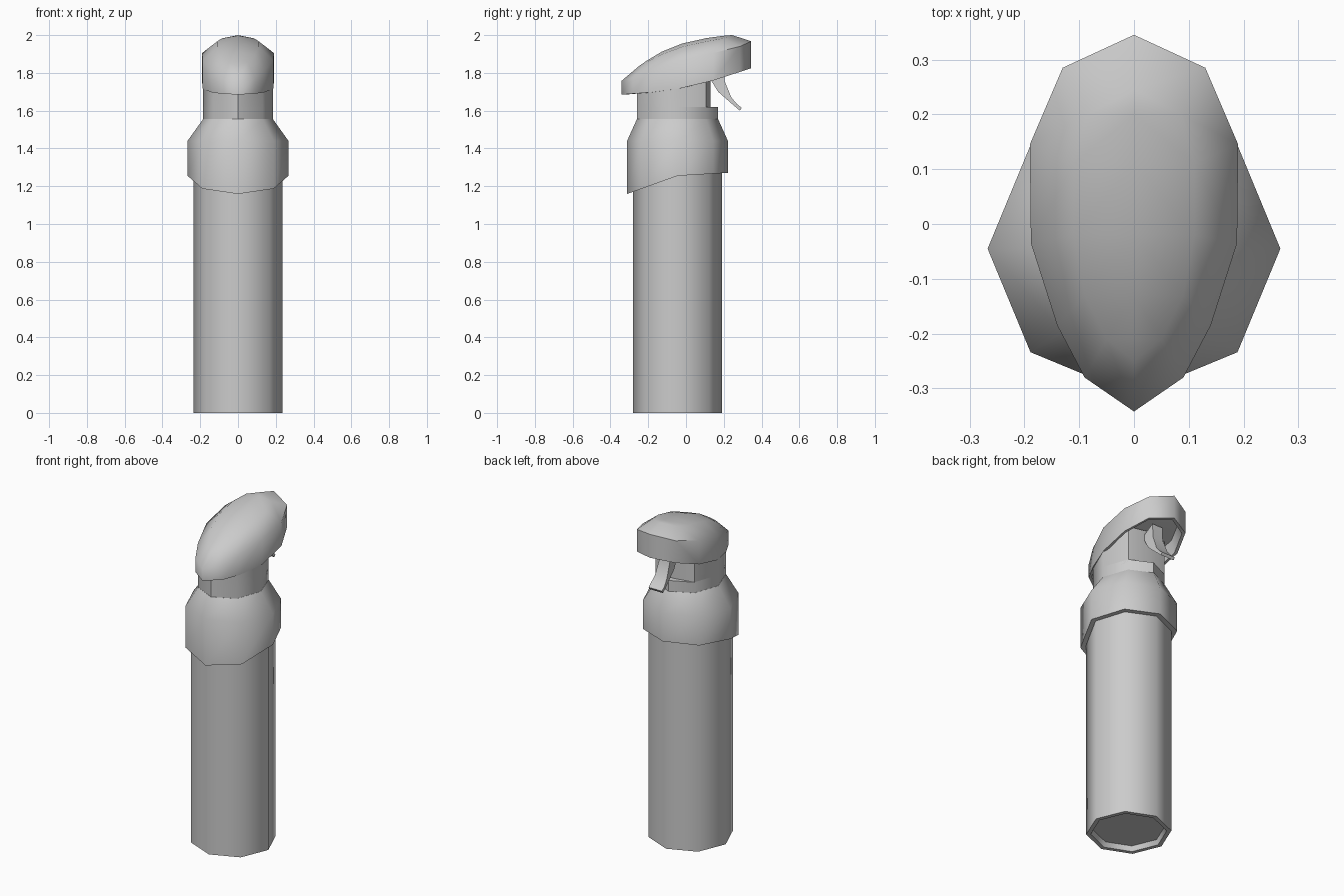
import bpy, bmesh, math

if "Cube" in bpy.data.objects:
    bpy.data.objects.remove(bpy.data.objects["Cube"])

CY = -0.045  # axis of the bottle


def make(name, rows, closed=True, caps=(False, False), angle=50):
    """Skin consecutive rows of points into one smooth-shaded object."""
    bm = bmesh.new()
    vs = [[bm.verts.new(p) for p in r] for r in rows]
    n = len(rows[0])
    for a, b in zip(vs, vs[1:]):
        for i in range(n if closed else n - 1):
            j = (i + 1) % n
            bm.faces.new((a[i], a[j], b[j], b[i]))
    if caps[0]:
        bm.faces.new(vs[0][::-1])
    if caps[1]:
        bm.faces.new(vs[-1])
    bmesh.ops.remove_doubles(bm, verts=bm.verts, dist=0.0005)
    bmesh.ops.recalc_face_normals(bm, faces=bm.faces)
    me = bpy.data.meshes.new(name)
    bm.to_mesh(me)
    bm.free()
    ob = bpy.data.objects.new(name, me)
    bpy.context.collection.objects.link(ob)
    bpy.ops.object.select_all(action='DESELECT')
    ob.select_set(True)
    bpy.context.view_layer.objects.active = ob
    bpy.ops.object.shade_smooth_by_angle(angle=math.radians(angle))
    return ob


def octagon(rx, ry, z):
    """Eight-sided ring; z is a number or a function of y."""
    pts = []
    for k in range(8):
        a = k * math.pi / 4
        y = CY + ry * math.sin(a)
        pts.append((rx * math.cos(a), y, z(y) if callable(z) else z))
    return pts


# Bottle with recessed base
make("bottle_body", [octagon(r, r, z) for r, z in
     ((0.20, 0.03), (0.21, 0.0), (0.235, 0.0), (0.235, 1.36))], caps=(True, True))


# Shoulder collar, its lower edge dipping at the front
def hem(y):
    return 1.255 + (y - CY) * (0.36 if y < CY else 0.06)


make("shoulder_collar", [octagon(0.225, 0.225, 1.36), octagon(0.238, 0.238, hem),
     octagon(0.267, 0.267, hem), octagon(0.267, 0.267, 1.44),
     octagon(0.185, 0.215, 1.555)], caps=(True, True))

# Neck: full octagon at the foot, flattened at the back above it
make("neck_foot", [octagon(0.184, 0.214, 1.54), octagon(0.184, 0.214, 1.62)],
     caps=(True, True))


def neck_top(y):
    return 1.74 + 0.24 * (y + 0.26)


def flat_back(z):
    return [(x, min(y, 0.13), z if z else neck_top(min(y, 0.13)))
            for x, y, _ in octagon(0.184, 0.214, 0)]


make("neck", [flat_back(1.6), flat_back(None)], caps=(True, True))

# Spray head: half outline from front to back as x, y, lower z, upper z
outline = [(0, -0.342, 1.685, 1.757), (0.09, -0.28, 1.69, 1.775),
           (0.14, -0.185, 1.697, 1.815), (0.188, -0.035, 1.717, 1.865),
           (0.19, 0.145, 1.76, 1.905), (0.13, 0.285, 1.805, 1.94),
           (0, 0.345, 1.825, 1.967)]
crown = [(0, -0.25, 1.835), (0.05, -0.21, 1.855), (0.09, -0.13, 1.897),
         (0.11, -0.02, 1.938), (0.11, 0.11, 1.967), (0.085, 0.20, 1.983),
         (0, 0.245, 2.0)]
lip = [(x * 0.92, y * 0.94, lo) for x, y, lo, hi in outline]
ceiling = [(x * 0.85, y * 0.88, lo + 0.55 * (hi - lo)) for x, y, lo, hi in outline]
ridge_in = [(0, y, z) for x, y, z in ceiling]
ridge_top = [(0, y, z + 0.16 * x) for x, y, z in crown]
head = make("spray_head", [ridge_in, ceiling, lip, [p[:3] for p in outline],
            [(p[0], p[1], p[3]) for p in outline], crown, ridge_top], closed=False)
mirror = head.modifiers.new("mirror", 'MIRROR')
mirror.use_clip = True

# Trigger lever: front and back edge points swept down to the tip
lever = [(0.13, 1.80, 0.20, 1.84, 0.035), (0.13, 1.765, 0.205, 1.755, 0.035),
         (0.17, 1.70, 0.24, 1.67, 0.04), (0.25, 1.63, 0.27, 1.635, 0.045),
         (0.285, 1.60, 0.295, 1.615, 0.045)]
make("trigger", [[(-w, y0, z0), (w, y0, z0), (w, y1, z1), (-w, y1, z1)]
     for y0, z0, y1, z1, w in lever], caps=(True, True), angle=40)
